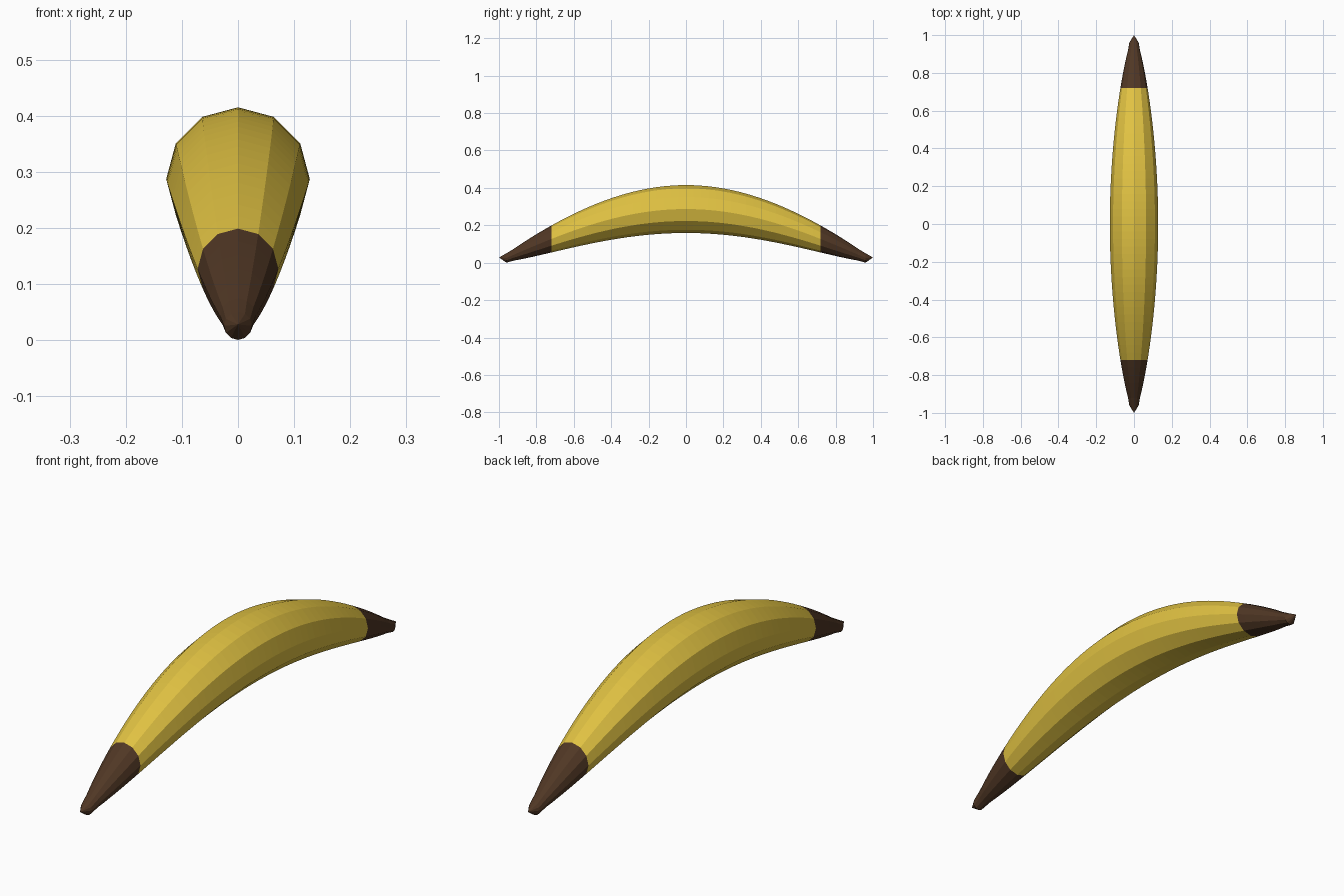
import bpy, bmesh, math

if "Cube" in bpy.data.objects:
    bpy.data.objects.remove(bpy.data.objects["Cube"])

SIDES = 12
STEP = 0.04
BROWN_START = 0.72


def material(name, color):
    m = bpy.data.materials.new(name)
    m.diffuse_color = (*color, 1)
    m.use_nodes = True
    m.node_tree.nodes["Principled BSDF"].inputs["Base Color"].default_value = m.diffuse_color
    return m


# Height of the arched centre line and radius of the tapering body along y
def centre(y):
    return 0.008 + 0.279 * math.cos(math.pi / 2 * y)


def radius(y):
    return max(0.025, 0.128 * math.cos(math.pi / 2 * y) ** 0.674)


bm = bmesh.new()

# Upright twelve-sided rings along the arch
rings = []
for i in range(-24, 25):
    y = i * STEP
    ring = []
    for k in range(SIDES):
        a = 2 * math.pi * k / SIDES
        ring.append(bm.verts.new((radius(y) * math.cos(a), y,
                                  centre(y) + radius(y) * math.sin(a))))
    rings.append(ring)

# Peel between neighbouring rings
for a, b in zip(rings, rings[1:]):
    for k in range(SIDES):
        n = (k + 1) % SIDES
        bm.faces.new((a[k], a[n], b[n], b[k]))

# Pointed tips
for ring, y in ((rings[0], -1), (rings[-1], 1)):
    tip = bm.verts.new((0, y, 0.028))
    for k in range(SIDES):
        bm.faces.new((ring[k], ring[(k + 1) % SIDES], tip))

# Brown ends, yellow middle
for f in bm.faces:
    f.material_index = int(abs(f.calc_center_median().y) > BROWN_START)
bmesh.ops.recalc_face_normals(bm, faces=bm.faces)

mesh = bpy.data.meshes.new("banana")
bm.to_mesh(mesh)
bm.free()
mesh.materials.append(material("peel yellow", (0.75, 0.54, 0.055)))
mesh.materials.append(material("tip brown", (0.08, 0.038, 0.018)))
bpy.context.collection.objects.link(bpy.data.objects.new("banana", mesh))
